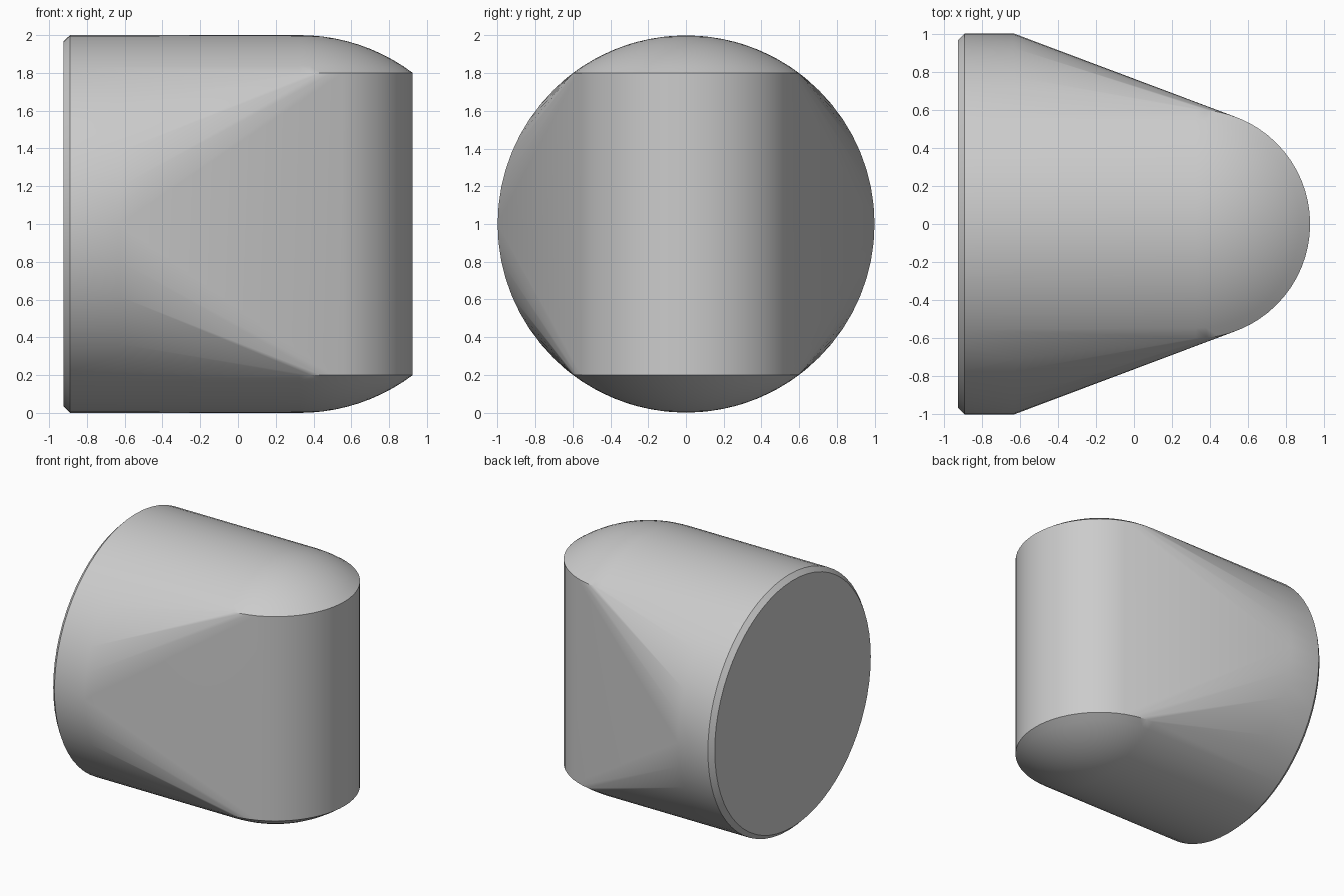
import bpy, bmesh, math

default = bpy.data.objects.get("Cube")
if default:
    bpy.data.objects.remove(default, do_unlink=True)

SEGMENTS = 64
BACK, SHOULDER, NOSE = -0.925, -0.63, 0.325   # stations along x
RADIUS, NOSE_RADIUS, BEVEL = 1.0, 0.6, 0.035
DOME_RINGS = 10


def ring(radius):
    """Points of a circle as (cos, sin) pairs."""
    for i in range(SEGMENTS):
        a = math.tau * i / SEGMENTS
        yield radius * math.cos(a), radius * math.sin(a)


points = []

# Round base disc with a small bevel on its flat end
for x, radius in ((BACK, RADIUS - BEVEL), (BACK + BEVEL, RADIUS), (SHOULDER, RADIUS)):
    points += [(x, y, RADIUS + z) for y, z in ring(radius)]

# Upright nose cylinder capped above and below by spherical domes
rim_angle = math.asin(NOSE_RADIUS / RADIUS)
for side in (-1, 1):
    points.append((NOSE, 0, RADIUS + side * RADIUS))
    for k in range(1, DOME_RINGS + 1):
        a = rim_angle * k / DOME_RINGS
        z = RADIUS + side * RADIUS * math.cos(a)
        points += [(NOSE + x, y, z) for x, y in ring(RADIUS * math.sin(a))]

# Stretch one convex skin over the base and the nose
bm = bmesh.new()
for p in points:
    bm.verts.new(p)
bmesh.ops.convex_hull(bm, input=bm.verts[:])
loose = [v for v in bm.verts if not v.link_faces]
bmesh.ops.delete(bm, geom=loose, context='VERTS')
bmesh.ops.dissolve_limit(bm, angle_limit=math.radians(0.2),
                         verts=bm.verts[:], edges=bm.edges[:])
bmesh.ops.recalc_face_normals(bm, faces=bm.faces[:])

mesh = bpy.data.meshes.new("tapered_body")
bm.to_mesh(mesh)
bm.free()
body = bpy.data.objects.new("tapered_body", mesh)
bpy.context.collection.objects.link(body)

# Smooth curved walls, crisp rims
bpy.ops.object.select_all(action='DESELECT')
body.select_set(True)
bpy.context.view_layer.objects.active = body
bpy.ops.object.shade_smooth_by_angle(angle=math.radians(30))
